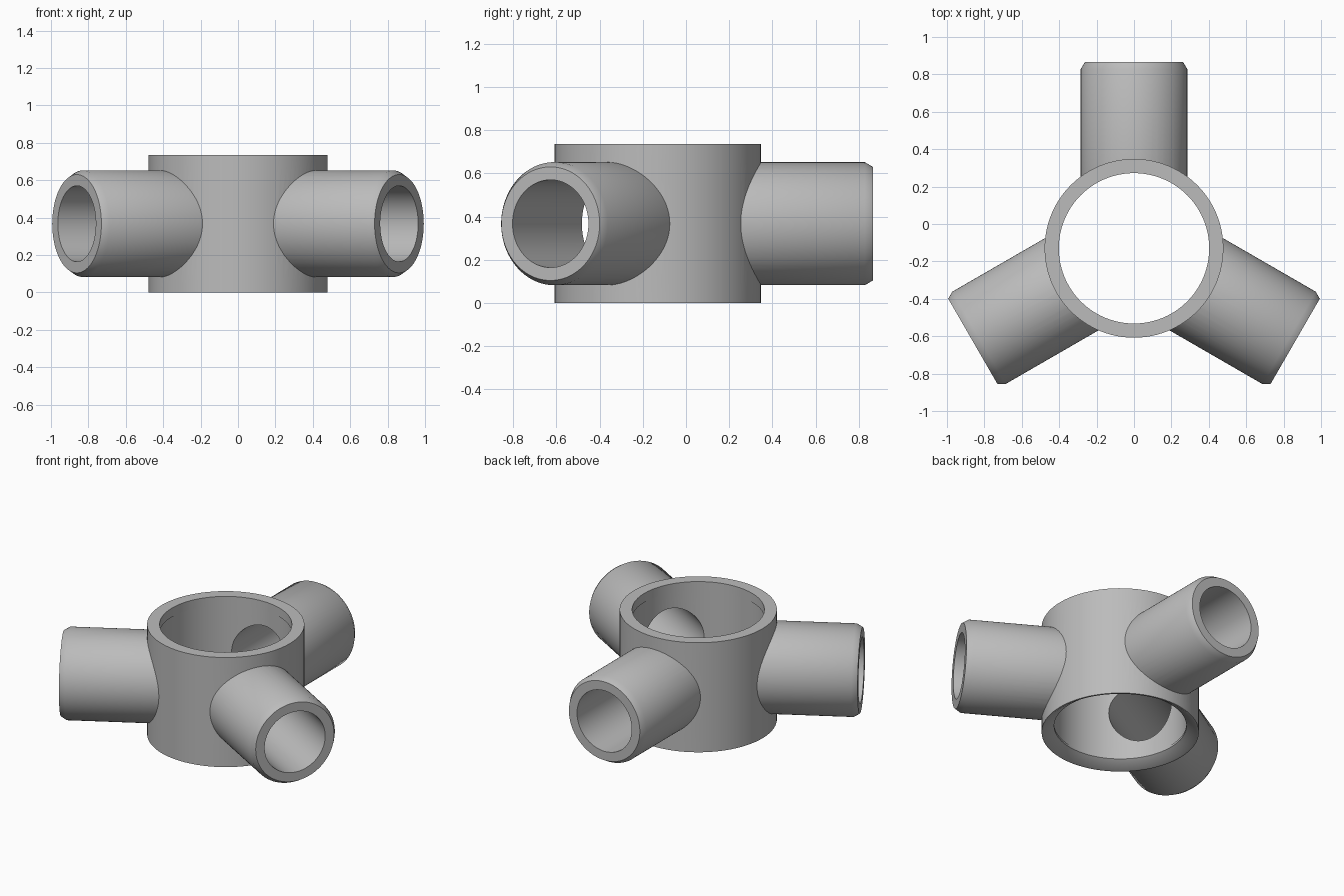
import bpy, bmesh, math
from mathutils import Matrix, Vector

cube = bpy.data.objects.get("Cube")
if cube:
    bpy.data.objects.remove(cube)

HUB_Y, HEIGHT, AXIS_Z = -0.13, 0.735, 0.367
SEGMENTS = 96

grey = bpy.data.materials.new("plain grey")
grey.use_nodes = True
colour = (0.5, 0.5, 0.5, 1)
grey.diffuse_color = colour
grey.node_tree.nodes["Principled BSDF"].inputs["Base Color"].default_value = colour


def lathe(name, profile, matrix):
    """Closed solid turned around its local z axis from (radius, z) points."""
    bm = bmesh.new()
    rings = []
    for r, z in profile:
        angles = [2 * math.pi * i / SEGMENTS for i in range(SEGMENTS)]
        rings.append([bm.verts.new((r * math.cos(a), r * math.sin(a), z)) for a in angles])
    for low, high in zip(rings, rings[1:]):
        for i in range(SEGMENTS):
            j = (i + 1) % SEGMENTS
            bm.faces.new((low[i], low[j], high[j], high[i]))
    bm.faces.new(rings[0][::-1])
    bm.faces.new(rings[-1])
    mesh = bpy.data.meshes.new(name)
    bm.to_mesh(mesh)
    bm.free()
    mesh.materials.append(grey)
    obj = bpy.data.objects.new(name, mesh)
    bpy.context.collection.objects.link(obj)
    obj.matrix_world = matrix
    return obj


def combine(target, tool, operation):
    mod = target.modifiers.new(tool.name, 'BOOLEAN')
    mod.object, mod.operation, mod.solver = tool, operation, 'EXACT'
    bpy.context.view_layer.objects.active = target
    bpy.ops.object.modifier_apply(modifier=mod.name)
    bpy.data.objects.remove(tool)


# Hub body
base = Matrix.Translation((0, HUB_Y, 0))
hub = lathe("three_way_pipe_hub", [(0.478, 0), (0.478, HEIGHT)], base)

# Three branch pipes with softened outer ends
directions = [math.radians(a) for a in (90, 210, 330)]
frames = []
for a in directions:
    d = Vector((math.cos(a), math.sin(a), 0))
    frames.append(Matrix.Translation((0, HUB_Y, AXIS_Z)) @ d.to_track_quat('Z', 'Y').to_matrix().to_4x4())
for frame in frames:
    pipe = lathe("branch_pipe", [(0.285, 0.05), (0.285, 0.958), (0.263, 0.995)], frame)
    combine(hub, pipe, 'UNION')

# Main bore: flared bottom mouth, faint relief between the two lips
bore = lathe("main_bore", [(0.475, -0.01), (0.467, 0), (0.402, 0.045), (0.402, 0.06),
                           (0.407, 0.06), (0.407, 0.675), (0.402, 0.675), (0.402, 0.8)], base)
combine(hub, bore, 'DIFFERENCE')

# Branch bores open into the hub
for frame in frames:
    combine(hub, lathe("branch_bore", [(0.203, 0.1), (0.203, 1.1)], frame), 'DIFFERENCE')

bpy.ops.object.select_all(action='DESELECT')
hub.select_set(True)
bpy.context.view_layer.objects.active = hub
bpy.ops.object.shade_smooth_by_angle(angle=math.radians(35))
